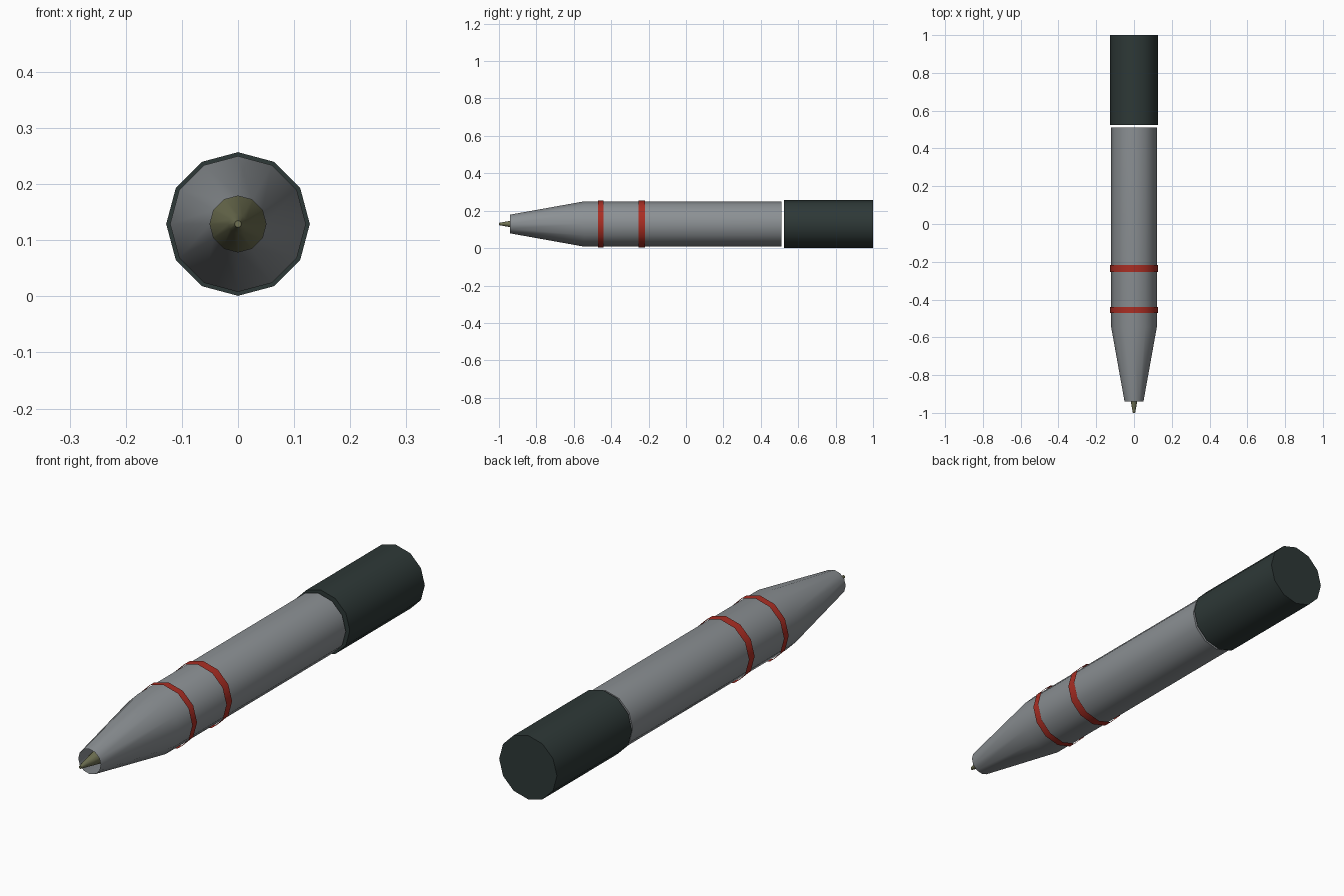
import bpy, bmesh, math

if "Cube" in bpy.data.objects:
    bpy.data.objects.remove(bpy.data.objects["Cube"])

SIDES = 12
AXIS_Z = 0.129


def material(name, rgb):
    m = bpy.data.materials.new(name)
    m.diffuse_color = (*rgb, 1.0)
    m.use_nodes = True
    m.node_tree.nodes["Principled BSDF"].inputs["Base Color"].default_value = m.diffuse_color
    return m


grey = material("barrel grey", (0.26, 0.28, 0.295))
dark = material("cap dark green", (0.027, 0.04, 0.038))
red = material("band red", (0.40, 0.027, 0.017))
olive = material("tip olive", (0.16, 0.165, 0.085))


def lathe(name, profile, mat, close_front=False, close_back=False):
    """Revolve (y, radius) points, listed front to back, about the pen axis."""
    bm = bmesh.new()
    rings = []
    for y, r in profile:
        ring = []
        for i in range(SIDES):
            a = 2 * math.pi * i / SIDES
            ring.append(bm.verts.new((r * math.cos(a), y, AXIS_Z + r * math.sin(a))))
        rings.append(ring)
    for a, b in zip(rings, rings[1:]):
        for i in range(SIDES):
            j = (i + 1) % SIDES
            bm.faces.new((a[i], b[i], b[j], a[j]))
    if close_front:
        bm.faces.new(rings[0])
    if close_back:
        bm.faces.new(rings[-1][::-1])
    mesh = bpy.data.meshes.new(name)
    bm.to_mesh(mesh)
    bm.free()
    mesh.materials.append(mat)
    ob = bpy.data.objects.new(name, mesh)
    bpy.context.collection.objects.link(ob)
    bpy.ops.object.select_all(action='DESELECT')
    bpy.context.view_layer.objects.active = ob
    ob.select_set(True)
    bpy.ops.object.shade_smooth_by_angle(angle=math.radians(40))
    return ob


# Barrel with tapered nose, open at the front
lathe("barrel", [(-0.94, 0.05), (-0.545, 0.121), (0.51, 0.121)], grey, close_back=True)

# Writing tip, starting inside the nose
lathe("writing_tip", [(-1.0, 0.006), (-0.94, 0.017), (-0.72, 0.06)], olive, close_front=True)

# End cap, separated from the barrel by a narrow gap
lathe("end_cap", [(0.525, 0.128), (1.0, 0.128)], dark, close_front=True, close_back=True)

# Thin red bands standing just off the barrel
for label, y0, y1 in (("front", -0.47, -0.44), ("rear", -0.254, -0.218)):
    lathe(label + "_band", [(y0, 0.1265), (y1, 0.1265)], red)
